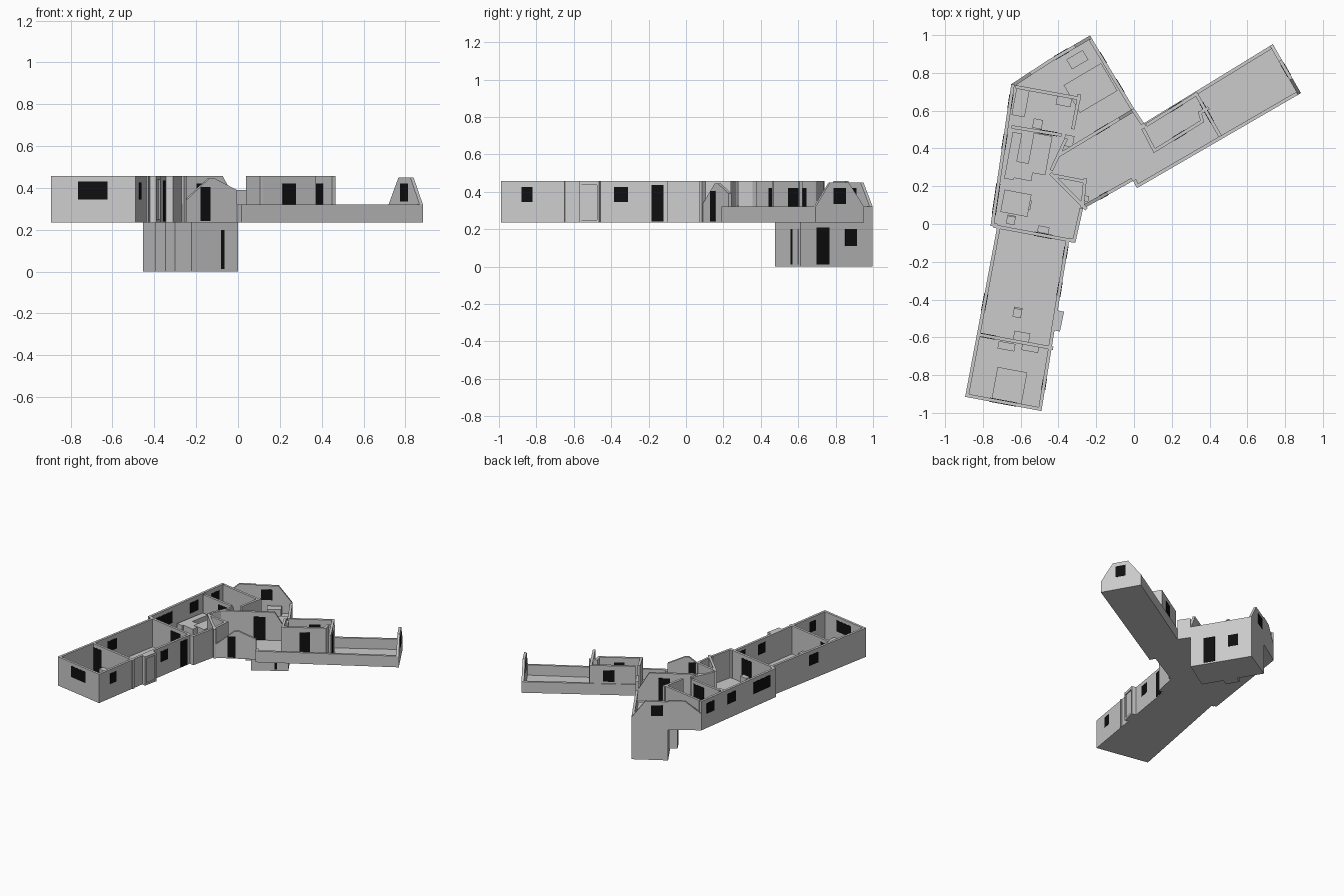
import bpy, bmesh, math
from mathutils import Vector

if "Cube" in bpy.data.objects:
    bpy.data.objects.remove(bpy.data.objects["Cube"])

BASE, LOW, TOP, TH = 0.235, 0.32, 0.457, 0.018

black = bpy.data.materials.new("dark_opening")
black.diffuse_color = (0.005, 0.005, 0.005, 1)
black.use_nodes = True
black.node_tree.nodes["Principled BSDF"].inputs["Base Color"].default_value = black.diffuse_color


def solid(name, face, shift, mat=None):
    """Extrude one polygon along a vector into a closed solid."""
    me = bpy.data.meshes.new(name)
    bm = bmesh.new()
    f = bm.faces.new([bm.verts.new(v) for v in face])
    ext = bmesh.ops.extrude_face_region(bm, geom=[f], use_keep_orig=True)
    bmesh.ops.translate(bm, vec=shift,
                        verts=[v for v in ext["geom"] if isinstance(v, bmesh.types.BMVert)])
    bmesh.ops.recalc_face_normals(bm, faces=bm.faces)
    bm.to_mesh(me)
    bm.free()
    ob = bpy.data.objects.new(name, me)
    bpy.context.collection.objects.link(ob)
    if mat:
        me.materials.append(mat)
    return ob


def prism(name, pts, z0, z1):
    return solid(name, [(x, y, z0) for x, y in pts], Vector((0, 0, z1 - z0)))


def frame(p, q):
    p, q = Vector((*p, 0)), Vector((*q, 0))
    d = q - p
    return p, d, Vector((-d.y, d.x, 0)).normalized()


def wall(name, p, q, top=TOP, z0=BASE, t=TH):
    """Wall from p to q, thick to the left; top is a height or a (fraction, z) profile."""
    p, d, n = frame(p, q)
    prof = top if isinstance(top, list) else [(0, top), (1, top)]
    up = [p + d * s + Vector((0, 0, z)) for s, z in prof]
    z = Vector((0, 0, z0))
    return solid(name, [p + z, *up, p + d + z], n * t)


def opening(name, p, q, s0, s1, z0, z1, t=TH):
    """Black door or window panel standing just proud of both wall faces."""
    p, d, n = frame(p, q)
    a, b = p + d * s0 - n * .002, p + d * s1 - n * .002
    solid(name, [(a.x, a.y, z0), (b.x, b.y, z0), (b.x, b.y, z1), (a.x, a.y, z1)],
          n * (t + .004), black)


def box(name, x, y, w, l, z1, deg=-10.5, z0=BASE):
    c, s = math.cos(math.radians(deg)), math.sin(math.radians(deg))
    prism(name, [(x + u * w / 2 * c - v * l / 2 * s, y + u * w / 2 * s + v * l / 2 * c)
                 for u, v in ((-1, -1), (1, -1), (1, 1), (-1, 1))], z0, z1)


# Footprint corners, counter-clockwise
S1, S2, S3, M2 = (-.894, -.915), (-.49, -.99), (-.344, -.09), (-.31, -.097)
G1, G2, E1, E2 = (-.27, .08), (-.005, .228), (.016, .19), (.884, .693)
E3, E4, N1, N2 = (.735, .952), (.053, .534), (.0, .612), (-.233, .998)
N3, N4, M1, S4 = (-.455, .868), (-.65, .74), (-.76, -.01), (-.725, -.017)

prism("floor_slab", [S1, S2, S3, M2, G1, G2, E1, E2, E3, E4, N1, N2, N3, N4, M1, S4],
      BASE, BASE + .006)

# Outer walls
outer = [
    ("south_end_wall", S1, S2, TOP), ("south_wing_east_wall", S2, S3, TOP),
    ("east_return_wall", S3, M2, TOP), ("middle_east_wall", M2, G1, TOP),
    ("entry_gable_wall", G1, G2, [(0, LOW), (.5, .445), (.6, .445), (1, .39)]),
    ("east_wing_jog", G2, E1, LOW), ("east_wing_front_wall", E1, E2, LOW),
    ("east_gable_wall", E2, E3, [(0, LOW), (.3, .45), (.68, .45), (1, LOW)]),
    ("east_wing_back_wall", E3, E4, LOW), ("north_jog", E4, N1, .39),
    ("north_knee_wall", N1, N2, LOW),
    ("north_gable_wall", N2, N3, [(0, LOW), (.38, .45), (1, .45)]),
    ("northwest_wall", N3, N4, [(0, TOP), (.5, TOP), (1, .36)]),
    ("middle_west_wall", N4, M1, TOP), ("west_return_wall", M1, S4, TOP),
    ("south_wing_west_wall", S4, S1, TOP),
]
for w in outer:
    wall(*w)

# Outer doors and windows
for i, (p, q, s0, s1, z0, z1) in enumerate([
        (S1, S2, .32, .67, .345, .43),
        (S2, S3, .122, .189, .345, .425), (S2, S3, .672, .755, .345, .425),
        (S2, S3, .894, .967, .24, .435), (G1, G2, .34, .52, .242, .405),
        (E2, E3, .37, .62, .335, .42), (N2, N3, .54, .86, .34, .42),
        (N4, M1, .07, .17, .345, .425), (N4, M1, .35, .46, .345, .425),
        (N4, M1, .7, .92, .335, .425), (S4, S1, .39, .49, .345, .425)]):
    opening(f"outer_opening_{i + 1}", p, q, s0, s1, z0, z1)

# Inner walls
A1, A2 = (-.82, -.595), (-.43, -.667)      # south cross wall
B1, B2 = (-.745, -.02), (-.315, -.1)       # middle cross wall
C1, C2 = (-.65, .505), (-.385, .462)       # small room front
D1, D2 = (-.395, .355), (-.002, .592)      # long wall of north room
K1, K2 = (.12, .385), (.372, .54)          # dormer room front
X1, X2 = (.465, .468), (.333, .7)          # east cross wall
inner = [
    ("south_cross_wall", A1, A2, TOP), ("middle_cross_wall", B1, B2, TOP),
    ("small_room_front", C1, C2, TOP), ("small_room_back", (-.28, .672), (-.625, .735), TOP),
    ("small_room_side", (-.315, .5), (-.28, .685), TOP),
    ("north_room_wall", D1, D2, [(0, TOP), (.82, TOP), (1, LOW)]),
    ("lobby_diagonal", (-.245, .085), (-.435, .275), TOP),
    ("lobby_back", (-.25, .232), (-.435, .268), TOP),
    ("lobby_side", (-.265, .085), (-.25, .24), TOP),
    ("hall_diagonal", (-.43, .28), (-.35, .45), TOP),
    ("dormer_front", K1, K2, TOP), ("dormer_step", K2, (.355, .6), TOP),
    ("dormer_step_return", (.36, .585), (.4, .608), TOP),
    ("dormer_side", K1, (.055, .51), TOP),
    ("dormer_back", X2, (.06, .53), TOP), ("east_cross_wall", X1, X2, TOP),
]
for w in inner:
    wall(*w)
for i, (p, q, s0, s1, z0, z1) in enumerate([
        (A1, A2, .02, .22, .242, .43), (B1, B2, .5, .72, .242, .43),
        (C1, C2, .55, .92, .242, .43), (D1, D2, .5, .68, .242, .42),
        (K1, K2, .37, .62, .242, .42), (X1, X2, .33, .76, .242, .42),
        (X2, (.06, .53), .3, .55, .335, .42)]):
    opening(f"inner_opening_{i + 1}", p, q, s0, s1, z0, z1)

# Bay on the east side of the south wing, with a raised frame
P, Q = (-.4, -.568), (-.378, -.463)
prism("side_bay", [(-.435, -.56), P, Q, (-.413, -.455)], BASE, TOP)
for nm, s0, s1, z0, z1 in (("bay_frame_left", 0, .1, BASE, TOP), ("bay_frame_right", .9, 1, BASE, TOP),
                           ("bay_frame_top", .1, .9, .437, TOP), ("bay_frame_sill", .1, .9, BASE, .25)):
    a, d, n = frame(P, Q)
    e, f = a + d * s0, a + d * s1
    solid(nm, [(e.x, e.y, z0), (f.x, f.y, z0), (f.x, f.y, z1), (e.x, e.y, z1)], n * -.008)

# Lower storey under the north room
L1, L2, L3, L4 = (-.222, .475), N1, N2, N3
prism("lower_storey", [L1, L2, L3, L4], 0, BASE)
prism("lower_side_bump", [(-.302, .61), (-.347, .585), (-.397, .67), (-.352, .7)], 0, BASE)
for i, (p, q, s0, s1, z0, z1) in enumerate([
        (L2, L3, .22, .4, .012, .21), (L2, L3, .62, .78, .11, .2), (L1, L2, .63, .7, .012, .2)]):
    opening(f"lower_opening_{i + 1}", p, q, s0, s1, z0, z1)
wall("lower_door_leaf", (-.065, .57), (-.015, .598), .2, .012)

# Furniture: x, y, width, length, top
for nm, x, y, w, l, z in [
        ("bed", -.66, -.86, .16, .18, .29), ("bedroom_dresser", -.675, -.647, .09, .04, .31),
        ("bedroom_cabinet", -.55, -.66, .09, .03, .33), ("living_console", -.595, -.597, .085, .05, .3),
        ("living_chair_seat", -.617, -.47, .045, .05, .28),
        ("dining_table", -.625, .11, .145, .12, .31), ("dining_chair", -.652, .02, .045, .045, .28),
        ("side_chair", -.555, .1, .02, .05, .3), ("sideboard", -.48, -.03, .06, .035, .31),
        ("kitchen_counter", -.64, .36, .05, .25, .325), ("kitchen_island", -.585, .28, .1, .09, .325),
        ("tall_cupboard", -.5, .37, .1, .21, .33), ("bathtub", -.6, .645, .07, .15, .3),
        ("washstand", -.37, .655, .08, .06, .32), ("toilet", -.51, .53, .05, .05, .3),
        ("hall_bench", -.345, .44, .05, .06, .3), ("entry_chair", -.255, .135, .03, .03, .28)]:
    box(nm, x, y, w, l, z)
box("living_chair_back", -.613, -.447, .045, .01, .32)
box("dining_chair_back", -.648, .042, .045, .008, .33)
# Low platform and desk in the north room
box("north_platform", -.23, .72, .23, .17, .285, 30.5)
box("north_desk", -.3, .87, .1, .06, .31, 30.5)
